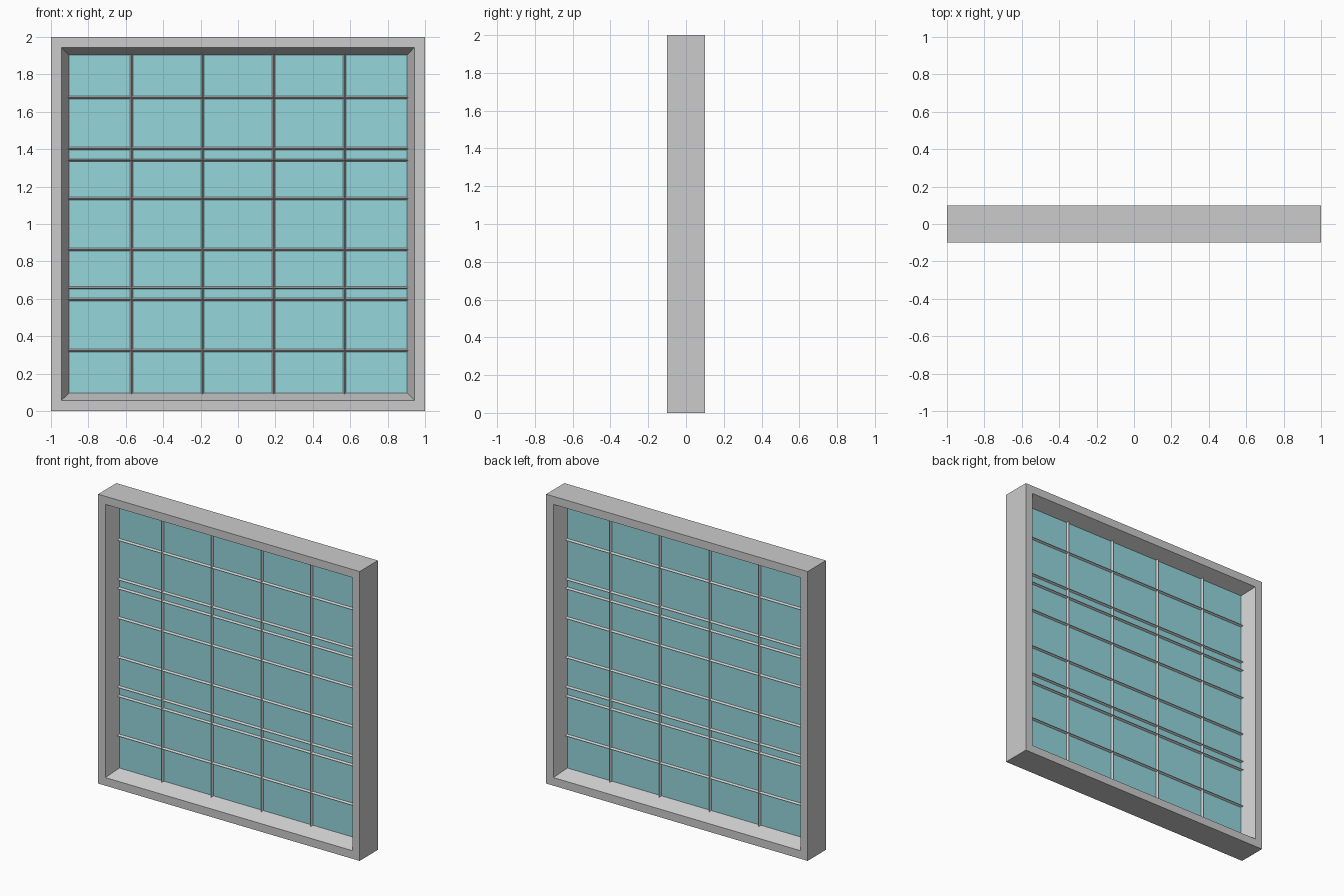
import bpy, bmesh, math
from mathutils import Matrix

if "Cube" in bpy.data.objects:
    bpy.data.objects.remove(bpy.data.objects["Cube"])

MID_Z = 1.0


def add_object(name, bm):
    bmesh.ops.recalc_face_normals(bm, faces=bm.faces)
    mesh = bpy.data.meshes.new(name)
    bm.to_mesh(mesh)
    bm.free()
    obj = bpy.data.objects.new(name, mesh)
    obj.location.z = MID_Z
    bpy.context.collection.objects.link(obj)
    return obj


# Frame: a mitred profile (half width, depth) with splayed inner walls
profile = [(1.0, -0.1), (1.0, 0.1), (0.944, 0.1), (0.9, 0.0), (0.944, -0.1)]
corners = [(-1, -1), (1, -1), (1, 1), (-1, 1)]
bm = bmesh.new()
rings = [[bm.verts.new((sx * r, y, sz * r)) for r, y in profile] for sx, sz in corners]
n = len(profile)
for i in range(4):
    a, b = rings[i], rings[(i + 1) % 4]
    for j in range(n):
        k = (j + 1) % n
        bm.faces.new((a[j], a[k], b[k], b[j]))
add_object("window_frame", bm)

# Glass pane: thin slab let into the frame
bm = bmesh.new()
bmesh.ops.create_cube(bm, size=1, matrix=Matrix.Diagonal((1.82, 0.012, 1.82, 1)))
glass = add_object("glass_pane", bm)
teal = bpy.data.materials.new("teal_glass")
teal.diffuse_color = (0.3, 0.68, 0.72, 1)
teal.use_nodes = True
teal.node_tree.nodes["Principled BSDF"].inputs["Base Color"].default_value = teal.diffuse_color
glass.data.materials.append(teal)


# Glazing bars: diamond section, ends buried in the frame
def bar(name, offset, vertical):
    bm = bmesh.new()
    bmesh.ops.create_cone(bm, cap_ends=True, segments=4, radius1=1, radius2=1, depth=1.85)
    # put the four edges on the axes before squashing to the section size
    if abs(bm.verts[:][0].co.x * bm.verts[:][0].co.y) > 0.1:
        bmesh.ops.rotate(bm, verts=bm.verts, matrix=Matrix.Rotation(math.pi / 4, 3, 'Z'))
    bmesh.ops.scale(bm, verts=bm.verts, vec=(0.011, 0.021, 1))
    if not vertical:
        bmesh.ops.rotate(bm, verts=bm.verts, matrix=Matrix.Rotation(math.pi / 2, 3, 'Y'))
    shift = (offset, 0, 0) if vertical else (0, 0, offset)
    bmesh.ops.translate(bm, verts=bm.verts, vec=shift)
    add_object(name, bm)


for side in (-1, 1):
    for x in (0.19, 0.57):
        bar("vertical_bar", side * x, True)
    for z in (0.136, 0.341, 0.404, 0.676):
        bar("horizontal_bar", side * z, False)
